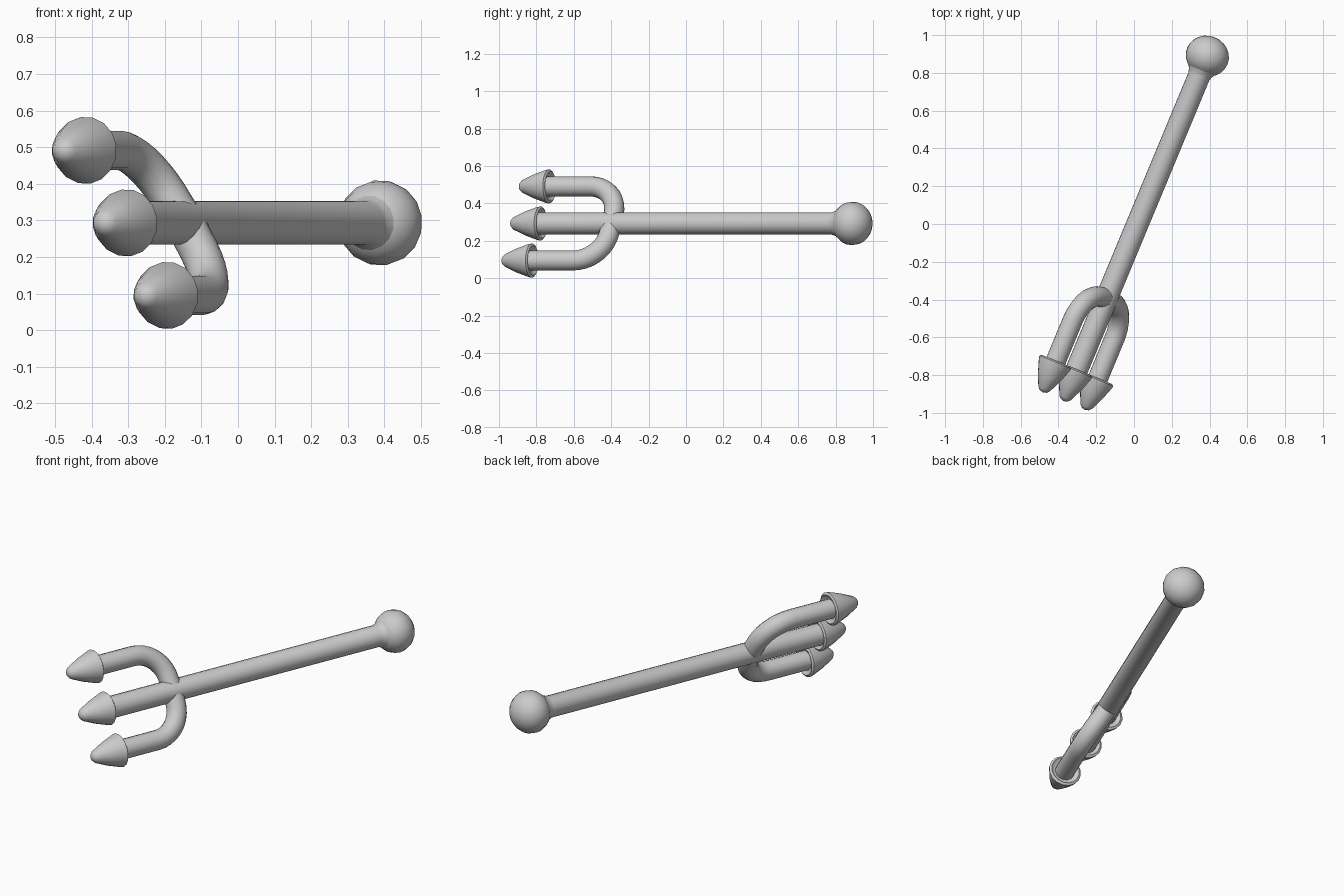
import bpy, bmesh
from math import sin, cos, pi, radians
from mathutils import Vector, Matrix

if "Cube" in bpy.data.objects:
    bpy.data.objects.remove(bpy.data.objects["Cube"])

# Local frame: z runs along the shaft from tips to pommel, y spreads the prongs
axis = Vector((0.384, 0.923, 0)).normalized()
side = Vector((axis.y, -axis.x, 0))
spread = (side * -0.52 + Vector((0, 0, 0.854))).normalized()
across = spread.cross(axis)
FRAME = Matrix.Translation((-0.302, -0.77, 0.293)) @ Matrix((across, spread, axis)).transposed().to_4x4()
OFFSET = 0.232


def finish(name, bm, angle=40):
    bmesh.ops.remove_doubles(bm, verts=bm.verts, dist=1e-5)
    bm.transform(FRAME)
    bmesh.ops.recalc_face_normals(bm, faces=bm.faces)
    mesh = bpy.data.meshes.new(name)
    bm.to_mesh(mesh)
    bm.free()
    obj = bpy.data.objects.new(name, mesh)
    bpy.context.collection.objects.link(obj)
    bpy.ops.object.select_all(action='DESELECT')
    bpy.context.view_layer.objects.active = obj
    obj.select_set(True)
    bpy.ops.object.shade_smooth_by_angle(angle=radians(angle))


def skin(bm, rings):
    n = len(rings[0])
    for a, b in zip(rings, rings[1:]):
        for i in range(n):
            j = (i + 1) % n
            bm.faces.new((a[i], a[j], b[j], b[i]))


def lathe(name, profile, y=0, n=16):
    bm = bmesh.new()
    rings = [[bm.verts.new((max(r, 1e-7) * cos(2 * pi * i / n), y + max(r, 1e-7) * sin(2 * pi * i / n), z))
              for i in range(n)] for r, z in profile]
    skin(bm, rings)
    finish(name, bm)


def tube(name, path, radius, n=16):
    bm = bmesh.new()
    rings = []
    for k, p in enumerate(path):
        t = (path[min(k + 1, len(path) - 1)] - path[max(k - 1, 0)]).normalized()
        u = Vector((1, 0, 0))
        w = t.cross(u)
        rings.append([bm.verts.new(p + radius * (cos(2 * pi * i / n) * u + sin(2 * pi * i / n) * w))
                      for i in range(n)])
    skin(bm, rings)
    bm.faces.new(rings[0])
    bm.faces.new(rings[-1])
    finish(name, bm)


# Shaft, running through to the middle tip and flaring slightly into the pommel
lathe("shaft", [(0, -0.03), (0.06, -0.03), (0.06, 1.68), (0.066, 1.7), (0.08, 1.725), (0, 1.74)])

# Slightly flattened ball pommel
lathe("pommel", [(0.117 * sin(pi * k / 12), 1.797 - 0.107 * cos(pi * k / 12)) for k in range(13)])

# U-shaped fork: straight prongs, rounded corners, gently bowed crossbar
half = [Vector((0, OFFSET, -0.03)), Vector((0, OFFSET, 0.12))]
for k in range(10):
    a = pi / 2 * k / 9
    half.append(Vector((0, OFFSET - 0.172 + 0.172 * cos(a), 0.23 + 0.172 * sin(a))))
half.append(Vector((0, 0, 0.41)))
path = half + [Vector((0, -p.y, p.z)) for p in reversed(half[:-1])]
tube("fork", path, 0.054)

# Blunt conical tips with a recessed back
tip = [(0, -0.02), (0.05, -0.015), (0.068, -0.012), (0.08, 0), (0.092, -0.008),
       (0.09, -0.02), (0.066, -0.09), (0.034, -0.162), (0.02, -0.176), (0, -0.182)]
for name, k in (("tip_upper", 1), ("tip_middle", 0), ("tip_lower", -1)):
    lathe(name, tip, k * OFFSET)
